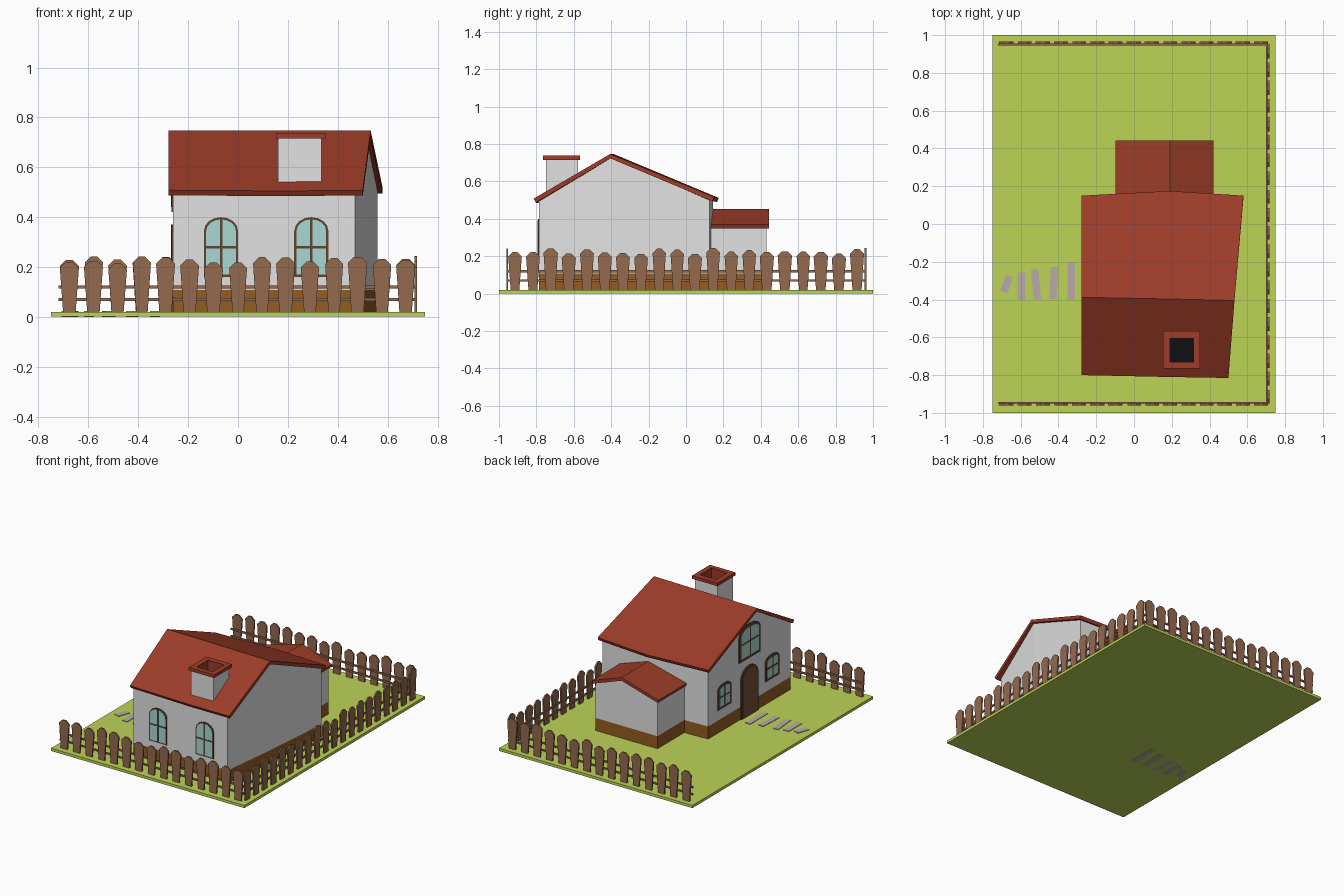
import bpy, bmesh, math, random
from mathutils import Vector

if "Cube" in bpy.data.objects:
    bpy.data.objects.remove(bpy.data.objects["Cube"])

random.seed(4)


def material(name, r, g, b):
    m = bpy.data.materials.new(name)
    lin = [((c / 255 + 0.055) / 1.055) ** 2.4 if c > 10 else c / 255 / 12.92 for c in (r, g, b)]
    m.diffuse_color = (*lin, 1)
    m.use_nodes = True
    m.node_tree.nodes["Principled BSDF"].inputs["Base Color"].default_value = m.diffuse_color
    return m


GRASS = material("grass_green", 188, 212, 86)
ROOF = material("roof_red", 157, 60, 40)
WALL = material("wall_white", 226, 226, 226)
BASE = material("base_brown", 148, 92, 32)
FENCE = material("fence_brown", 148, 106, 78)
FRAME = material("frame_brown", 96, 68, 48)
DOOR = material("door_brown", 116, 80, 52)
GLASS = material("glass_teal", 168, 216, 211)
STONE = material("stone_grey", 184, 170, 170)
BLACK = material("soot_black", 14, 16, 18)


def finish(name, bm, mat, fix=True):
    if fix:
        bmesh.ops.recalc_face_normals(bm, faces=bm.faces)
    me = bpy.data.meshes.new(name)
    bm.to_mesh(me)
    bm.free()
    me.materials.append(mat)
    ob = bpy.data.objects.new(name, me)
    bpy.context.collection.objects.link(ob)
    return ob


def add_prism(bm, pts, place, d0, d1):
    """Extrude a 2D outline from depth d0 to d1; place maps (u, v, d) to 3D."""
    a = [bm.verts.new(place(u, v, d0)) for u, v in pts]
    b = [bm.verts.new(place(u, v, d1)) for u, v in pts]
    n = len(pts)
    bm.faces.new(a)
    bm.faces.new(b)
    for i in range(n):
        j = (i + 1) % n
        bm.faces.new((a[i], a[j], b[j], b[i]))


def prism(name, pts, place, d0, d1, mat):
    bm = bmesh.new()
    add_prism(bm, pts, place, d0, d1)
    return finish(name, bm, mat)


def rect(x0, y0, x1, y1):
    return [(x0, y0), (x1, y0), (x1, y1), (x0, y1)]


def up(u, v, d):
    return (u, v, d)


def ring(name, outer, inner, z0, z1, mat):
    """Rectangular tube."""
    bm = bmesh.new()
    loops = [[bm.verts.new((x, y, z)) for x, y in r]
             for r, z in ((outer, z0), (outer, z1), (inner, z1), (inner, z0))]
    for k in range(4):
        a, b = loops[k], loops[(k + 1) % 4]
        for i in range(4):
            j = (i + 1) % 4
            bm.faces.new((a[i], a[j], b[j], b[i]))
    return finish(name, bm, mat)


def roof(name, rows, thick):
    """Sheet from rows of points (faces up), thickened downwards."""
    bm = bmesh.new()
    g = [[bm.verts.new(p) for p in r] for r in rows]
    for a, b in zip(g, g[1:]):
        for i in range(len(a) - 1):
            f = bm.faces.new((a[i], a[i + 1], b[i + 1], b[i]))
            f.normal_update()
            if f.normal.z < 0:
                f.normal_flip()
    ob = finish(name, bm, ROOF, fix=False)
    s = ob.modifiers.new("thickness", 'SOLIDIFY')
    s.thickness = thick
    s.offset = -1
    return ob


# ground
prism("lawn", rect(-0.75, -1, 0.75, 1), up, 0.001, 0.02, GRASS)

# stepping stones: x, y, length, tilt
for i, (x, y, l, a) in enumerate([(-.674, -.318, .09, -20), (-.597, -.33, .145, 0), (-.519, -.32, .16, 5),
                                  (-.425, -.312, .17, -3), (-.333, -.305, .195, 0)]):
    c, s = math.cos(math.radians(a)), math.sin(math.radians(a))
    pts = [(x + u * c - v * s, y + u * s + v * c) for u, v in rect(-.02, -l / 2, .02, l / 2)]
    prism(f"stepping_stone_{i + 1}", pts, up, 0, 0.024, STONE)

# main house: stations of (x, y) at front wall, under ridge, back wall
FRONT = [(-.26, -.785), (.19, -.785), (.47, -.785)]
RIDGE = [(-.26, -.39), (.19, -.395), (.515, -.40)]
BACK = [(-.26, .125), (.19, .145), (.56, .125)]

# brown base course
foot = FRONT + [RIDGE[2]] + BACK[::-1]
prism("house_base", foot, up, 0.02, 0.108, BASE)

# walls with gables
bm = bmesh.new()
low = {p: bm.verts.new((*p, 0.108)) for p in foot + [RIDGE[0]]}
top = {p: bm.verts.new((*p, z)) for row, z in ((FRONT, .495), (RIDGE, .725), (BACK, .50)) for p in row}
loop = foot + [RIDGE[0]]
for p, q in zip(loop, loop[1:] + loop[:1]):
    bm.faces.new((low[p], low[q], top[q], top[p]))
for A, B in ((FRONT, RIDGE), (RIDGE, BACK)):
    for i in range(2):
        bm.faces.new((top[A[i]], top[A[i + 1]], top[B[i + 1]], top[B[i]]))
bm.faces.new([low[p] for p in loop if p not in (RIDGE[0],)] + [low[RIDGE[0]]])
finish("house_walls", bm, WALL)

# main roof
roof("main_roof", [
    [(-.278, -.80, .508), (.19, -.81, .505), (.50, -.815, .508)],
    [(-.278, -.388, .747), (.19, -.397, .747), (.532, -.405, .747)],
    [(-.278, .15, .517), (.19, .175, .512), (.58, .15, .517)]], 0.024)

# rear wing
wing = [(-.08, .108), (.40, .108), (.40, .355), (.19, .435), (-.08, .355)]
prism("wing_base", rect(-.08, .10, .40, .43), up, 0.02, 0.108, BASE)
prism("wing_walls", wing, lambda u, v, d: (u, d, v), .10, .43, WALL)
roof("wing_roof", [[(x, y, z) for y in (.12, .443)] for x, z in ((-.097, .37), (.19, .452), (.42, .37))], 0.022)

# chimney
flue = rect(.19, -.73, .315, -.605)
liner = rect(.184, -.736, .321, -.599)
ring("chimney_stack", rect(.16, -.748, .334, -.578), liner, .5, .718, WALL)
ring("chimney_liner", liner, flue, .62, .728, ROOF)
ring("chimney_cap", rect(.153, -.765, .35, -.567), flue, .716, .738, ROOF)
prism("chimney_soot", flue, up, .62, .63, BLACK)


def arch(w, z0, spring, z1, n=8):
    """Outline with an arched top."""
    pts = [(-w / 2, z0), (w / 2, z0)]
    for i in range(n + 1):
        a = math.pi * i / n
        pts.append((w / 2 * math.cos(a), spring + (z1 - spring) * math.sin(a)))
    return pts


def on_front(c):
    return lambda u, v, d: (c + u, -.785 - d, v)


def on_left(c):
    return lambda u, v, d: (-.26 - d, c + u, v)


def window(name, place, w, z0, spring, z1, f):
    prism(name + "_frame", arch(w, z0, spring, z1), place, -.005, .006, FRAME)
    prism(name + "_glass", arch(w - 2 * f, z0 + f, spring, z1 - f), place, 0, .0075, GLASS)
    bm = bmesh.new()
    m, zc = .005, (z0 + z1) / 2
    add_prism(bm, rect(-m, z0 + f, m, z1 - f), place, 0, .0095)
    add_prism(bm, rect(-w / 2 + f, zc - m, w / 2 - f, zc + m), place, 0, .009)
    finish(name + "_bars", bm, FRAME)


# windows
window("front_window_left", on_front(-.068), .137, .16, .345, .40, .009)
window("front_window_right", on_front(.294), .137, .16, .345, .40, .009)
window("side_window_back", on_left(-.05), .15, .18, .315, .35, .018)
window("side_window_front", on_left(-.58), .15, .18, .315, .35, .018)
window("upper_window", on_left(-.33), .235, .42, .60, .66, .02)

# door
prism("door_frame", arch(.19, .02, .29, .37), on_left(-.325), -.005, .008, FRAME)
prism("door", arch(.16, .02, .285, .355), on_left(-.325), 0, .0095, DOOR)


# fence on three sides: tapered pickets outside two rails
def fence(name, place, n, start, r0, r1):
    bm = bmesh.new()
    for i in range(n):
        c, h = start + i * .0963, random.uniform(.212, .245)
        half = [(.024, .02), (.037, h - .024), (.013, h)]
        t = random.uniform(-.003, .003)
        pts = [(c + u, v) for u, v in half] + [(c - u + t, v) for u, v in half[::-1]]
        add_prism(bm, pts, place, 0, .01)
    finish(name + "_pickets", bm, FENCE)
    bm = bmesh.new()
    for z in (.07, .12):
        add_prism(bm, rect(r0, z - .006, r1, z + .006), place, -.009, 0)
    finish(name + "_rails", bm, FENCE)


fence("front_fence", lambda u, v, d: (u, -.951 - d, v), 15, -.675, -.72, .71)
fence("back_fence", lambda u, v, d: (u, .955 + d, v), 15, -.675, -.72, .71)
fence("right_fence", lambda u, v, d: (.708 + d, u, v), 20, -.915, -.95, .955)
